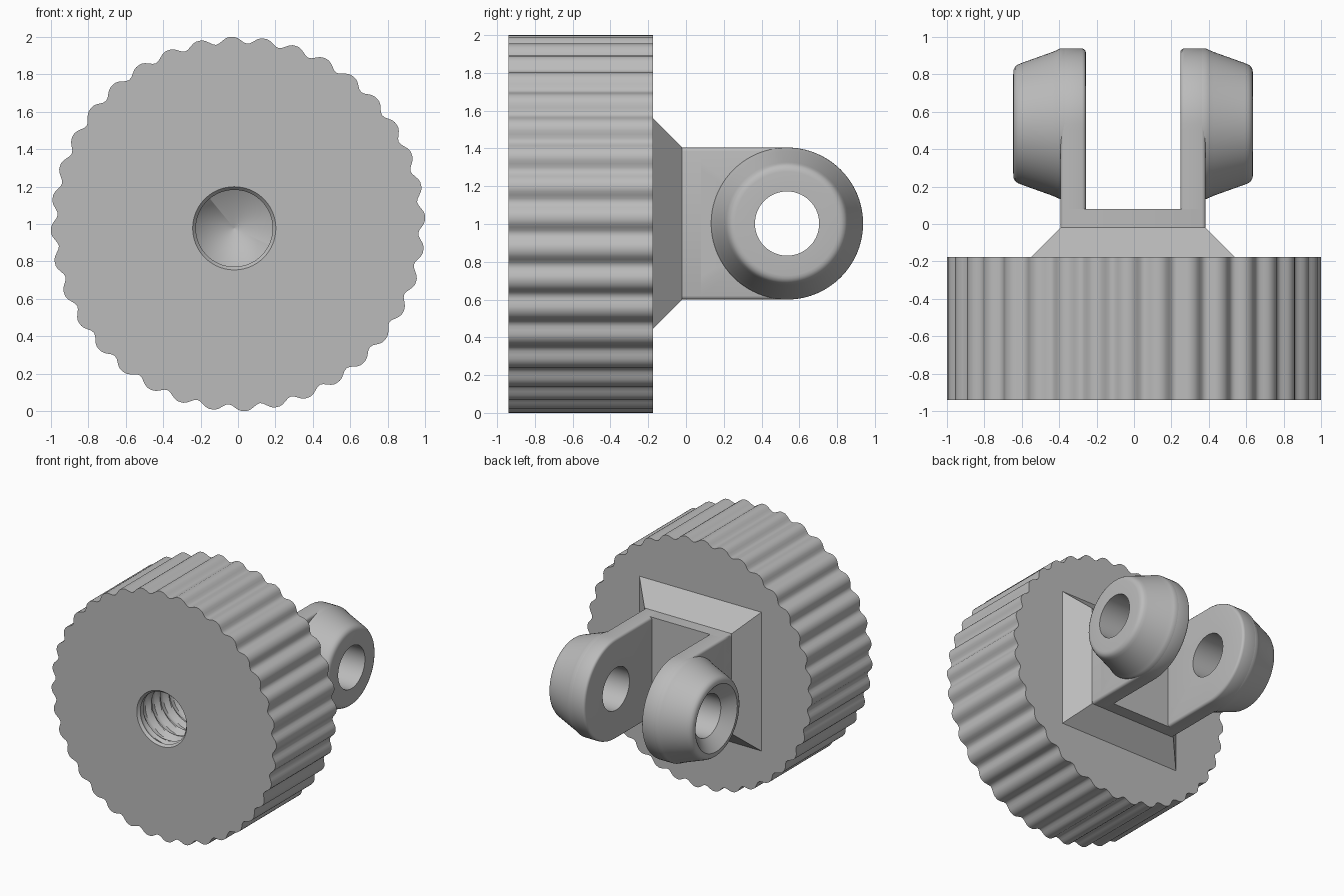
import bpy, bmesh
from math import sin, cos, tan, pi, radians

cube = bpy.data.objects.get("Cube")
if cube:
    bpy.data.objects.remove(cube)

grey = bpy.data.materials.new("light_grey")
grey.use_nodes = True
grey.diffuse_color = (0.5, 0.5, 0.5, 1)
grey.node_tree.nodes["Principled BSDF"].inputs["Base Color"].default_value = (0.5, 0.5, 0.5, 1)


def finish(bm, name, angle=35):
    bmesh.ops.recalc_face_normals(bm, faces=bm.faces)
    mesh = bpy.data.meshes.new(name)
    bm.to_mesh(mesh)
    bm.free()
    mesh.materials.append(grey)
    ob = bpy.data.objects.new(name, mesh)
    bpy.context.collection.objects.link(ob)
    bpy.ops.object.select_all(action='DESELECT')
    ob.select_set(True)
    bpy.context.view_layer.objects.active = ob
    bpy.ops.object.shade_smooth_by_angle(angle=radians(angle))
    return ob


def skin(rings, closed=False, caps=False):
    """Join equal-length rings of points with quads."""
    bm = bmesh.new()
    loops = [[bm.verts.new(p) for p in ring] for ring in rings]
    pairs = list(zip(loops, loops[1:]))
    if closed:
        pairs.append((loops[-1], loops[0]))
    for a, b in pairs:
        for i in range(len(a)):
            j = (i + 1) % len(a)
            bm.faces.new((a[i], a[j], b[j], b[i]))
    if caps:
        bm.faces.new(loops[0])
        bm.faces.new(loops[-1])
    return bm


# Fluted knob with a threaded blind hole in its front
FRONT, BACK = -0.94, -0.175
LOBES, STEPS = 36, 10
N = LOBES * STEPS
angles = [2 * pi * i / N for i in range(N)]


def flutes(y):
    ring = []
    for a in angles:
        wave = (1 - cos(LOBES * (a - radians(2)))) / 2
        r = 1 - 0.036 * wave ** 1.4
        ring.append((r * cos(a), y, 1 + r * sin(a)))
    return ring


def hole_ring(y, radius):
    return [(-0.02 + radius(a) * cos(a), y, 0.977 + radius(a) * sin(a)) for a in angles]


PITCH, BORE, DEPTH = 0.11, 0.205, 0.56
rings = [flutes(BACK), flutes(FRONT), hole_ring(FRONT, lambda a: 0.222),
         hole_ring(FRONT + 0.02, lambda a: BORE)]
ROWS = 40
for k in range(1, ROWS + 1):
    d = 0.02 + DEPTH * k / ROWS
    fade = min(1, k / 4, (ROWS - k) / 4)

    def thread(a, d=d, fade=fade):
        t = (d / PITCH - a / (2 * pi)) % 1
        groove = min(1, max(0, 1.7 - abs(4 * t - 2)))
        return BORE + 0.035 * fade * groove
    rings.append(hole_ring(FRONT + d, thread))
rings.append(hole_ring(FRONT + DEPTH + 0.14, lambda a: 0.001))
finish(skin(rings, caps=True), "fluted_knob", 40)

# Flared foot and base block of the fork
CX, CZ = -0.005, 1.0025
HX, HZ = 0.3875, 0.4025


def rectangle(y, grow):
    return [(CX + sx * (HX + grow), y, CZ + sz * (HZ + grow))
            for sx, sz in ((-1, -1), (1, -1), (1, 1), (-1, 1))]


finish(skin([rectangle(BACK, 0.155), rectangle(-0.02, 0)], caps=True), "flared_foot")
bm = skin([rectangle(-0.02, 0), rectangle(0.08, 0)], caps=True)
long_edges = [e for e in bm.edges if abs(e.verts[0].co.y - e.verts[1].co.y) > 0.05]
bmesh.ops.bevel(bm, geom=long_edges, offset=0.02, segments=3, profile=0.5, affect='EDGES')
finish(bm, "fork_base")

# Two fork arms, each with a tapered boss and a through hole
EYE_Y, EYE_R = 0.535, 0.17
M = 80
turn = [2 * pi * i / M for i in range(M)]


def circle(x, r):
    return [(x, EYE_Y + r * cos(a), CZ + r * sin(a)) for a in turn]


def arm_outline(x, r):
    """Half round at the tip, straight back to the base."""
    length = r / tan(radians(36))
    ring = []
    for a in turn:
        c, s = cos(a), sin(a)
        d = r
        if c < -1e-6:
            d = min(r / max(abs(s), 1e-6), length / -c)
        ring.append((x, EYE_Y + d * c, CZ + d * s))
    return ring


def build_arm(side, name, countersunk):
    def at(x):
        return CX + side * x
    inner, outer, b = 0.2525, HX, 0.02
    rings = [circle(at(inner), EYE_R)]
    corner = [(b * (1 - cos(t)), b * (1 - sin(t))) for t in (0, pi / 6, pi / 3, pi / 2)]
    for dx, dr in corner:
        rings.append(arm_outline(at(inner + dx), HZ - dr))
    for dx, dr in reversed(corner):
        rings.append(arm_outline(at(outer - dx), HZ - dr))
    rings.append(circle(at(outer), EYE_R))
    finish(skin(rings, closed=True), name + "_fork_arm")

    profile = [(0.3675, HZ), (0.39, 0.402), (0.405, 0.395), (0.43, 0.384),
               (0.595, 0.325), (0.615, 0.317), (0.63, 0.306), (0.638, 0.29)]
    if countersunk:
        profile += [(0.64, 0.265), (0.56, EYE_R)]
    else:
        profile += [(0.64, 0.275), (0.64, EYE_R)]
    profile.append((0.3675, EYE_R))
    finish(skin([circle(at(x), r) for x, r in profile], closed=True), name + "_boss")


build_arm(1, "left", False)
build_arm(-1, "right", True)
